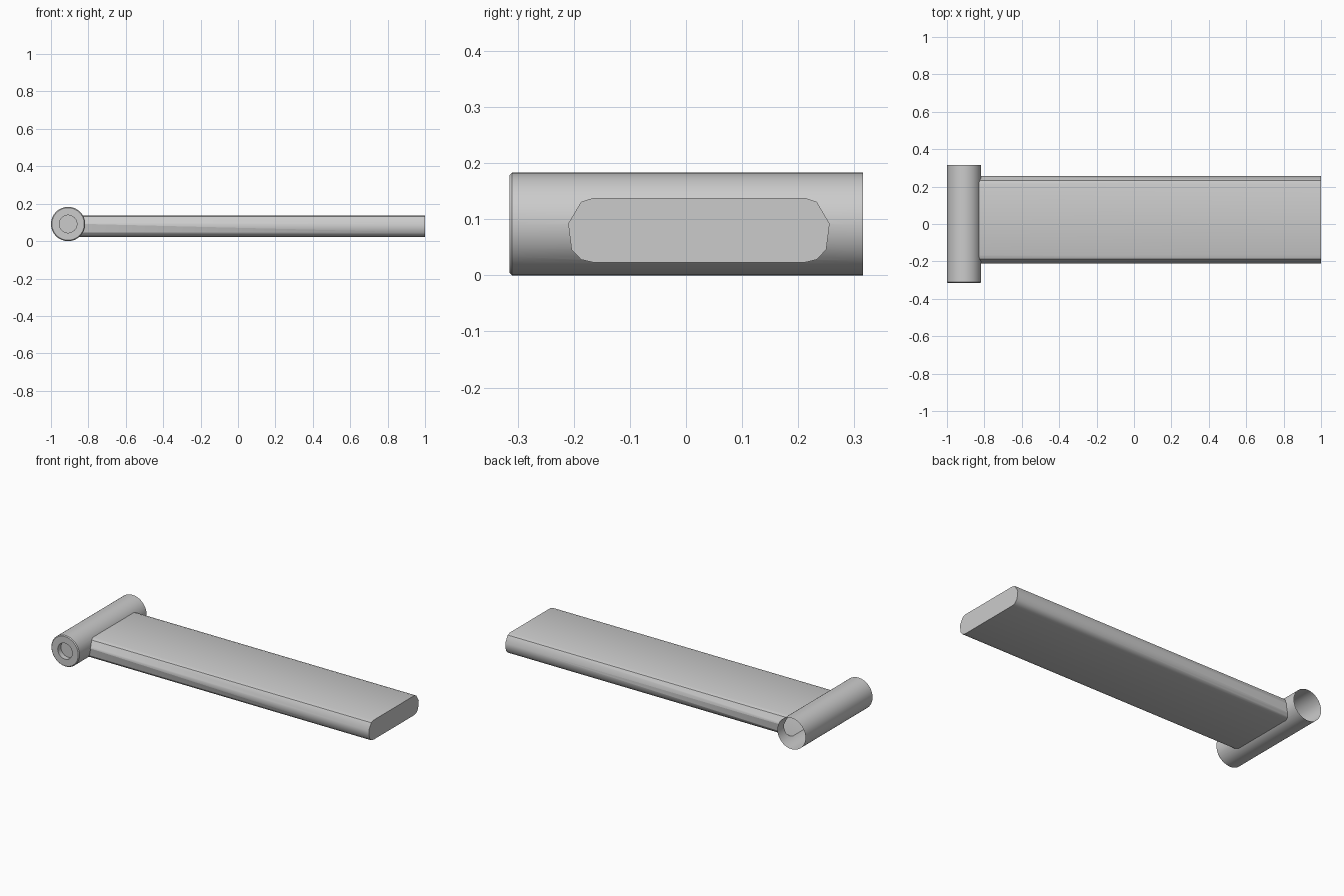
import bpy, bmesh
from math import tau
from mathutils import Matrix, Vector

if "Cube" in bpy.data.objects:
    bpy.data.objects.remove(bpy.data.objects["Cube"])

CX, CZ, R, HALF = -0.9085, 0.0915, 0.0915, 0.315


def make_object(name, bm):
    bmesh.ops.remove_doubles(bm, verts=bm.verts, dist=1e-5)
    bmesh.ops.recalc_face_normals(bm, faces=bm.faces)
    mesh = bpy.data.meshes.new(name)
    bm.to_mesh(mesh)
    bm.free()
    ob = bpy.data.objects.new(name, mesh)
    bpy.context.collection.objects.link(ob)
    return ob


# Cross barrel: lathed (radius, y) profile with a shallow socket in the front end
profile = [(0, -0.285), (0.047, -0.285), (0.047, -HALF), (R - 0.005, -HALF),
           (R, -HALF + 0.005), (R, HALF), (0, HALF)]
bm = bmesh.new()
verts = [bm.verts.new((CX + r, y, CZ)) for r, y in profile]
edges = [bm.edges.new(pair) for pair in zip(verts, verts[1:])]
bmesh.ops.spin(bm, geom=verts + edges, cent=(CX, 0, CZ), axis=(0, 1, 0),
               angle=tau, steps=64)
barrel = make_object("handle_with_barrel", bm)

# Flat handle: rounded section swept along x
section = [(-0.165, 0.138), (-0.187, 0.131), (-0.210, 0.092), (-0.204, 0.046),
           (-0.187, 0.028), (-0.165, 0.023), (0.212, 0.023), (0.233, 0.028),
           (0.250, 0.046), (0.256, 0.092), (0.233, 0.131), (0.212, 0.138)]
bm = bmesh.new()
face = bm.faces.new([bm.verts.new((-0.9, y, z)) for y, z in section])
ext = bmesh.ops.extrude_face_region(bm, geom=[face], use_keep_orig=True)
for v in ext["geom"]:
    if isinstance(v, bmesh.types.BMVert):
        v.co.x = 1.0
handle = make_object("handle_bar", bm)

# Join both into one skin
bpy.context.view_layer.objects.active = barrel
barrel.select_set(True)
mod = barrel.modifiers.new("join", 'BOOLEAN')
mod.operation = 'UNION'
mod.solver = 'EXACT'
mod.object = handle
bpy.ops.object.modifier_apply(modifier=mod.name)
bpy.data.objects.remove(handle)

# Open the back end of the barrel
bm = bmesh.new()
bm.from_mesh(barrel.data)
back = [f for f in bm.faces if all(v.co.y > HALF - 1e-4 for v in f.verts)]
bmesh.ops.delete(bm, geom=back, context='FACES')
bm.to_mesh(barrel.data)
bm.free()

bpy.ops.object.shade_smooth_by_angle(angle=0.7)
